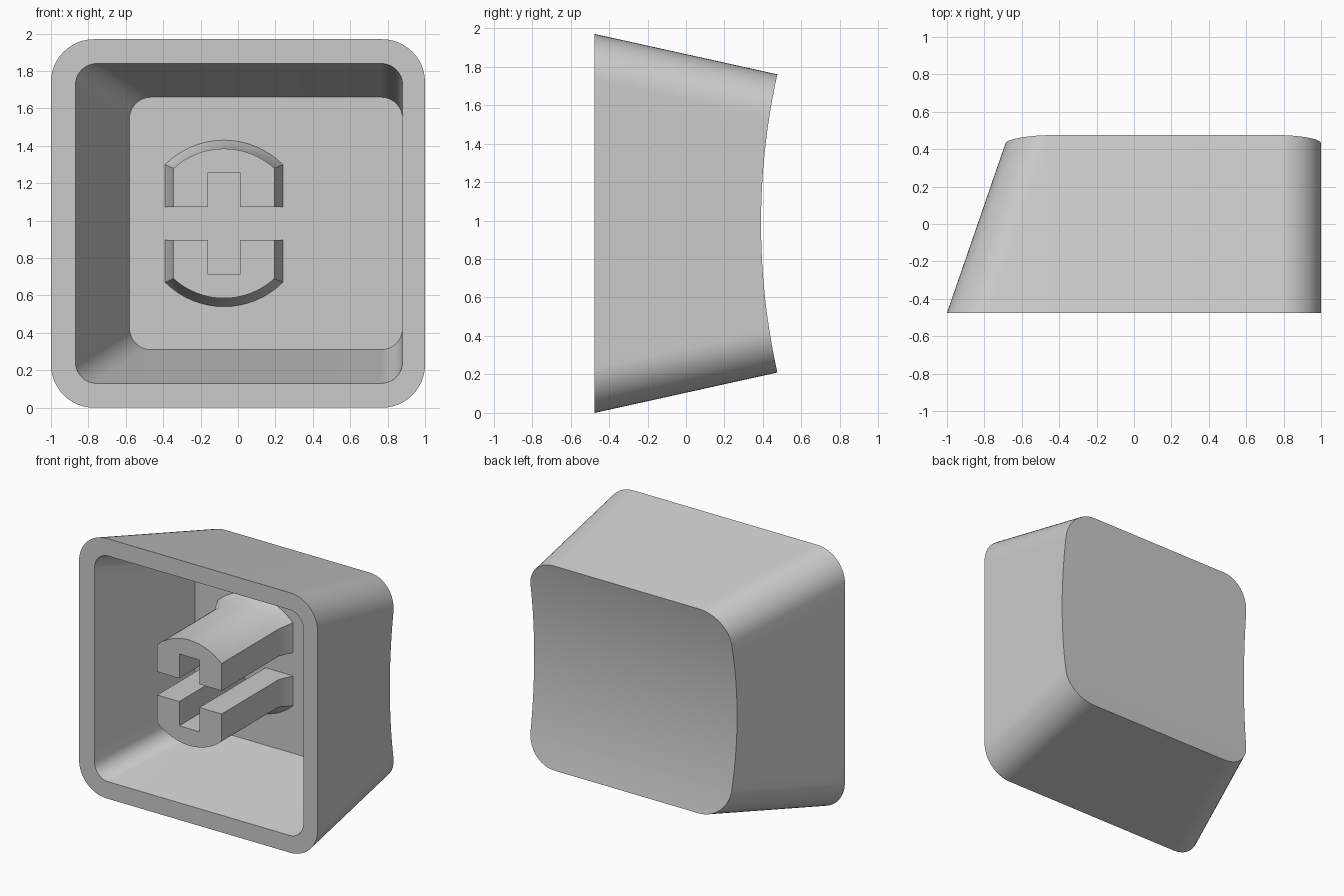
import bpy, bmesh
from math import sin, cos, pi, sqrt, asin

cube = bpy.data.objects.get("Cube")
if cube:
    bpy.data.objects.remove(cube, do_unlink=True)

FRONT, BACK, FLOOR = -0.475, 0.475, 0.315   # y of rim, back corners, cavity floor
MID_Z, STEM_X = 0.985, -0.075
DISH_Y, DISH_R = 0.39, 3.575

grey = bpy.data.materials.new("light grey plastic")
grey.use_nodes = True
grey.diffuse_color = (0.6, 0.6, 0.6, 1)
grey.node_tree.nodes["Principled BSDF"].inputs["Base Color"].default_value = (0.6, 0.6, 0.6, 1)


def finish(bm, name):
    bmesh.ops.recalc_face_normals(bm, faces=bm.faces[:])
    mesh = bpy.data.meshes.new(name)
    bm.to_mesh(mesh)
    bm.free()
    obj = bpy.data.objects.new(name, mesh)
    mesh.materials.append(grey)
    bpy.context.collection.objects.link(obj)
    bpy.ops.object.select_all(action='DESELECT')
    obj.select_set(True)
    bpy.context.view_layer.objects.active = obj
    bpy.ops.object.shade_smooth_by_angle()
    return obj


def bridge(bm, a, b):
    for i in range(len(a)):
        j = (i + 1) % len(a)
        bm.faces.new((a[i], a[j], b[j], b[i]))


def rounded_section(x0, x1, half_h, r, arc=12, side=16):
    """Rounded rectangle in x and z: right side upwards, then left side downwards."""
    curve = [(r * (1 - sin(a)), -half_h + r * (1 - cos(a)))
             for a in (i * pi / 2 / arc for i in range(arc + 1))]
    straight = half_h - r
    curve += [(0, straight * (2 * i / side - 1)) for i in range(1, side)]
    curve += [(d, -z) for d, z in reversed(curve[:arc + 1])]
    right = [(x1 - d, MID_Z + z) for d, z in curve]
    left = [(x0 + d, MID_Z + z) for d, z in reversed(curve)]
    return right + left


def dish_point(p, q):
    """Follow a wall line from front point p to back point q until it meets the dish."""
    t = 1.0
    for _ in range(12):
        z = p[1] + (q[1] - p[1]) * t
        y = DISH_Y + DISH_R - sqrt(DISH_R ** 2 - (z - MID_Z) ** 2)
        t = (y - FRONT) / (BACK - FRONT)
    return p[0] + (q[0] - p[0]) * t, y, z


# Hollow tapered shell with a concave back
bm = bmesh.new()
outer = rounded_section(-1, 1, 0.985, 0.23)
back = rounded_section(-0.672, 1, 0.775, 0.23)
rim_in = rounded_section(-0.87, 0.88, 0.855, 0.115)
floor = rounded_section(-0.58, 0.88, 0.675, 0.115)


def flat_ring(section, y):
    return [bm.verts.new((x, y, z)) for x, z in section]


outer_ring = flat_ring(outer, FRONT)
inner_ring = flat_ring(rim_in, FRONT)
floor_ring = flat_ring(floor, FLOOR)
dish_ring = [bm.verts.new(dish_point(p, q)) for p, q in zip(outer, back)]
bridge(bm, dish_ring, outer_ring)
bridge(bm, outer_ring, inner_ring)
bridge(bm, inner_ring, floor_ring)
bm.faces.new(floor_ring)
n = len(dish_ring)
for i in range(n // 2 - 1):
    bm.faces.new((dish_ring[i], dish_ring[i + 1], dish_ring[n - 2 - i], dish_ring[n - 1 - i]))
finish(bm, "cap_shell")


# Split stem with a cross-shaped slot and a flared root
def stem_profile(grow, arc=16):
    half_w, radius = 0.27 + grow, 0.4 + grow
    reach = asin(half_w / radius)
    angles = [reach * (2 * i / arc - 1) for i in range(arc + 1)]
    slot = [(half_w, 0.088), (0.085, 0.088), (0.085, 0.272)]
    return ([(radius * sin(a), radius * cos(a)) for a in angles]
            + slot + [(-x, z) for x, z in reversed(slot)])


for name, sign in (("upper_stem", 1), ("lower_stem", -1)):
    bm = bmesh.new()
    rings = [[bm.verts.new((STEM_X + x, y, MID_Z + sign * z)) for x, z in stem_profile(grow)]
             for y, grow in ((FRONT, 0), (0.21, 0), (FLOOR, 0.045))]
    bridge(bm, rings[0], rings[1])
    bridge(bm, rings[1], rings[2])
    bm.faces.new(rings[0])
    bm.faces.new(rings[2])
    finish(bm, name)
